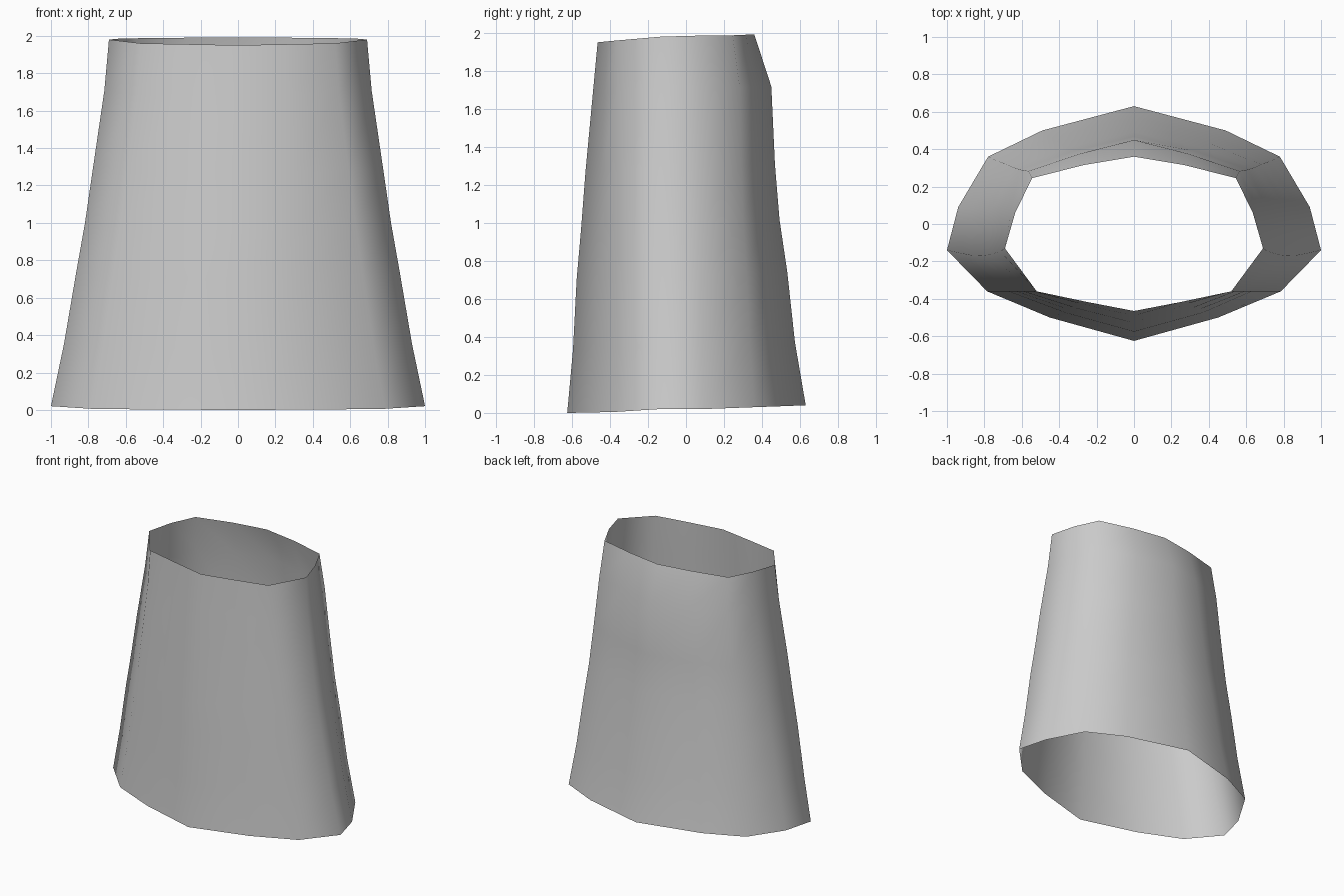
import bpy, bmesh, math

if "Cube" in bpy.data.objects:
    bpy.data.objects.remove(bpy.data.objects["Cube"])

# Right half of the bottom and top rims, back centre to front centre: x, y, z
BOTTOM = [(0, .63, .04), (.49, .50, .035), (.78, .36, .03), (.94, .09, .02),
          (1, -.14, .02), (.785, -.36, .006), (.45, -.50, .002), (0, -.625, 0)]
TOP = [(0, .36, 1.99), (.27, .315, 1.99), (.545, .245, 1.987), (.635, .06, 1.985),
       (.69, -.13, 1.98), (.52, -.36, 1.96), (.26, -.415, 1.955), (0, -.465, 1.95)]

# Each ring's blend from bottom to top: height, width, back depth, front depth
RINGS = [(0, 0, 0, 0), (.17, .225, .21, .19), (.36, .43, .36, .31),
         (.50, .587, .51, .46), (.65, .725, .60, .60),
         (.86, .92, .67, .84), (1, 1, 1, 1)]


def mix(a, b, t):
    return a + (b - a) * t


def ring_points(tz, tx, tb, tf):
    half = []
    for i, (b, t) in enumerate(zip(BOTTOM, TOP)):
        y = mix(b[1], t[1], tb if i < 4 else tf)
        if i == 4:
            y -= .035 * math.sin(math.pi * tz)
        half.append((mix(b[0], t[0], tx), y, mix(b[2], t[2], tz)))
    # mirrored left half
    return half + [(-x, y, z) for x, y, z in half[-2:0:-1]]


# Open tapered sleeve
bm = bmesh.new()
loops = [[bm.verts.new(p) for p in ring_points(*r)] for r in RINGS]
n = len(loops[0])
for lo, hi in zip(loops, loops[1:]):
    for i in range(n):
        j = (i + 1) % n
        bm.faces.new((lo[j], lo[i], hi[i], hi[j]))
for f in bm.faces:
    f.smooth = True
mesh = bpy.data.meshes.new("tapered_sleeve")
bm.to_mesh(mesh)
bm.free()
obj = bpy.data.objects.new("tapered_sleeve", mesh)
bpy.context.collection.objects.link(obj)
